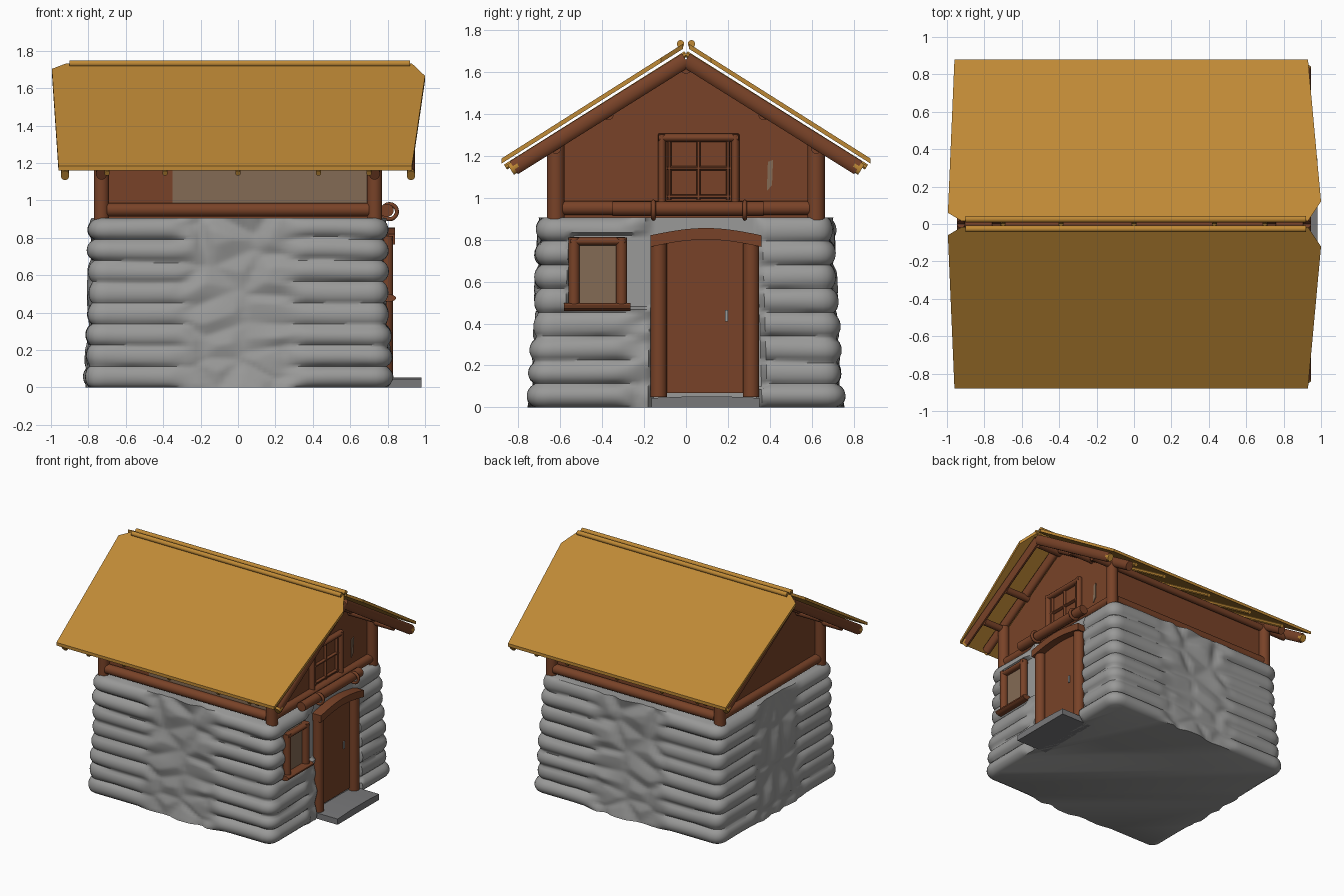
import bpy, bmesh, math, random
from mathutils import Vector, Matrix, noise

if "Cube" in bpy.data.objects:
    bpy.data.objects.remove(bpy.data.objects["Cube"])

random.seed(4)


def material(name, rgb):
    m = bpy.data.materials.new(name)
    m.diffuse_color = (*rgb, 1)
    m.use_nodes = True
    m.node_tree.nodes["Principled BSDF"].inputs["Base Color"].default_value = m.diffuse_color
    return m


STONE = material("grey stone", (0.32, 0.32, 0.315))
SLATE = material("dark slate", (0.19, 0.19, 0.195))
WOOD = material("brown wood", (0.19, 0.055, 0.021))
STRAW = material("ochre roof", (0.52, 0.25, 0.036))
PANE = material("taupe pane", (0.23, 0.145, 0.09))


def finish(name, bm, mat, smooth=True, angle=40):
    bmesh.ops.recalc_face_normals(bm, faces=bm.faces)
    me = bpy.data.meshes.new(name)
    bm.to_mesh(me)
    bm.free()
    me.materials.append(mat)
    if smooth:
        me.shade_smooth()
        me.set_sharp_from_angle(angle=math.radians(angle))
    ob = bpy.data.objects.new(name, me)
    bpy.context.collection.objects.link(ob)
    return ob


def beam(name, p, q, w, h, mat, sides=12):
    """Round timber from p to q; w is its size along x (or y), h across."""
    p, q = Vector(p), Vector(q)
    d = (q - p).normalized()
    side = Vector((0, 1, 0)) if abs(d.x) > 0.9 else Vector((1, 0, 0))
    up = d.cross(side)
    bm = bmesh.new()
    rings = []
    for c in (p, q):
        rings.append([bm.verts.new(c + side * w / 2 * math.cos(a) + up * h / 2 * math.sin(a))
                      for a in (2 * math.pi * (i + 0.5) / sides for i in range(sides))])
    for i in range(sides):
        j = (i + 1) % sides
        bm.faces.new((rings[0][i], rings[0][j], rings[1][j], rings[1][i]))
    bm.faces.new(rings[0])
    bm.faces.new(rings[1])
    return finish(name, bm, mat)


def prism(name, pts, x0, x1, mat):
    """Outline in y,z pushed along x."""
    bm = bmesh.new()
    f = bm.faces.new([bm.verts.new((x0, y, z)) for y, z in pts])
    r = bmesh.ops.extrude_face_region(bm, geom=[f])
    bmesh.ops.translate(bm, vec=(x1 - x0, 0, 0),
                        verts=[v for v in r["geom"] if isinstance(v, bmesh.types.BMVert)])
    return finish(name, bm, mat, angle=25)


def box(name, x, y, z, mat):
    return prism(name, [(y[0], z[0]), (y[1], z[0]), (y[1], z[1]), (y[0], z[1])], x[0], x[1], mat)


# Stone walls: courses of long stones at the corners, cobbles in the middle
def stone_walls():
    H, courses, rows, n = 0.905, 8, 64, 56
    amp = {(sx, sy, c): random.uniform(0.65, 1.15)
           for sx in (0, 1) for sy in (0, 1) for c in range(courses)}
    bm = bmesh.new()
    loops = []
    for r in range(rows + 1):
        z = H * r / rows
        hx, hy, rad = 0.795 - 0.03 * z / H, 0.725 - 0.05 * z / H, 0.06
        steps = [-1 + 2 * i / n for i in range(n)]
        per = [(t, -1) for t in steps] + [(1, t) for t in steps] + \
              [(-t, 1) for t in steps] + [(-1, -t) for t in steps]
        ring = []
        for u, v in per:
            p = Vector((u * hx, v * hy, 0))
            core = Vector((max(-hx + rad, min(hx - rad, p.x)), max(-hy + rad, min(hy - rad, p.y)), 0))
            nrm = (p - core).normalized()
            wob = 0.12 * noise.noise(Vector((p.x * 2, abs(p.y) * 2, z * 3)))
            cz = max(0, min(courses - 0.001, z / H * courses + wob))
            k = int(cz)
            log = 0.042 * amp[(u > 0, v > 0, k)] * math.sqrt(max(0, math.sin(math.pi * (cz - k)))) - 0.008
            d = noise.voronoi(Vector((p.x * 4, abs(p.y) * 4, z * 4.5)))[0]
            mid = 0.03 * min(1, (d[1] - d[0]) * 2.2)
            along = min(abs(u), abs(v))
            w = max(0, min(1, (along - 0.3) / 0.15))
            off = log * w + mid * (1 - w)
            # level ground behind the door and the window
            if nrm.x > 0.9 and (-0.17 < p.y < 0.36 or (-0.55 < p.y < 0 and 0.47 < z < 0.83)):
                p = core + nrm * rad
                ring.append(bm.verts.new((0.765, p.y, z)))
                continue
            p = core + nrm * (rad + off)
            ring.append(bm.verts.new((p.x, p.y, z)))
        loops.append(ring)
    m = len(loops[0])
    for a, b in zip(loops, loops[1:]):
        for i in range(m):
            j = (i + 1) % m
            bm.faces.new((a[i], a[j], b[j], b[i]))
    bm.faces.new(loops[0])
    bm.faces.new(loops[-1])
    finish("stone_walls", bm, STONE, angle=50)


stone_walls()

# Upper timber room with its gables
prism("gable_room", [(-0.6, 0.9), (0.6, 0.9), (0.6, 1.24), (0, 1.62), (-0.6, 1.24)], -0.71, 0.71, WOOD)
box("front_plaster", (-0.35, 0.69), (-0.606, -0.598), (0.98, 1.23), PANE)
prism("gable_patch", [(0.385, 1.03), (0.41, 1.06), (0.415, 1.18), (0.39, 1.17)], 0.705, 0.716, PANE)

# Posts, sills and wall plates
for sx in (-1, 1):
    beam("gable_sill", (sx * 0.725, -0.6, 0.95), (sx * 0.725, 0.6, 0.95), 0.07, 0.07, WOOD)
    for sy in (-1, 1):
        beam("corner_post", (sx * 0.73, sy * 0.62, 0.89), (sx * 0.73, sy * 0.62, 1.25), 0.085, 0.085, WOOD)
for sy in (-1, 1):
    beam("side_sill", (-0.7, sy * 0.62, 0.95), (0.7, sy * 0.62, 0.95), 0.075, 0.075, WOOD)
    for y, z in ((0.37, 1.395), (0.62, 1.235)):
        beam("purlin", (-0.92, sy * y, z), (0.92, sy * y, z), 0.05, 0.055, WOOD)
beam("ridge_beam", (-0.92, 0, 1.62), (0.92, 0, 1.62), 0.06, 0.06, WOOD)

# Rafters at the gables and thin sticks showing at the eaves
for sy in (-1, 1):
    for x in (-0.925, -0.73, 0.73, 0.925):
        w = 0.045 if abs(x) > 0.9 else 0.06
        beam("gable_rafter", (x, 0, 1.655), (x, sy * 0.82, 1.142), w, 0.075, WOOD)
    for x in (-0.925, 0.925):
        beam("rafter_tip", (x, sy * 0.80, 1.155), (x, sy * 0.835, 1.133), 0.046, 0.06, STRAW)
    for x in (-0.7, -0.39, 0, 0.43, 0.7):
        beam("eave_stick", (x, 0, 1.685), (x, sy * 0.86, 1.145), 0.03, 0.03, STRAW, 8)


# Roof slopes and ridge poles
def roof_slope(sy):
    outline = [(-0.92, 0.015), (-0.995, 0.06), (-0.96, 0.88), (0.93, 0.88), (1.0, 0.12), (0.93, 0.015)]
    bm = bmesh.new()
    f = bm.faces.new([bm.verts.new((x, sy * y, 1.732 - 0.632 * (y - 0.015))) for x, y in outline])
    r = bmesh.ops.extrude_face_region(bm, geom=[f])
    bmesh.ops.translate(bm, vec=(0, 0, -0.024),
                        verts=[v for v in r["geom"] if isinstance(v, bmesh.types.BMVert)])
    finish("roof_slope", bm, STRAW, smooth=False)


for sy in (-1, 1):
    roof_slope(sy)
    beam("ridge_pole", (-0.9, sy * 0.026, 1.732), (0.92, sy * 0.026, 1.732), 0.036, 0.036, STRAW)

# Door with frame, arched lintel, handle and step
box("door", (0.74, 0.78), (-0.11, 0.29), (0.07, 0.8), WOOD)
for y in (-0.13, 0.31):
    beam("door_post", (0.79, y, 0.05), (0.79, y, 0.8), 0.08, 0.08, WOOD)
arc = [(-0.17 + 0.53 * i / 10, 0.035 * math.sin(math.pi * i / 10)) for i in range(11)]
prism("door_lintel", [(y, 0.765 + b) for y, b in arc] + [(y, 0.82 + b) for y, b in reversed(arc)],
      0.75, 0.84, WOOD)
box("door_handle", (0.775, 0.788), (0.185, 0.2), (0.41, 0.465), STONE)
prism("door_step", [(-0.165, 0.0), (0.35, 0.0), (0.35, 0.045), (0.2, 0.052), (0, 0.052), (-0.165, 0.045)],
      0.71, 0.98, SLATE)

# Lower window
box("window_pane", (0.75, 0.785), (-0.53, -0.31), (0.49, 0.8), PANE)
for y in (-0.533, -0.307):
    beam("window_side", (0.8, y, 0.49), (0.8, y, 0.81), 0.06, 0.055, WOOD)
beam("window_top", (0.8, -0.55, 0.792), (0.8, -0.29, 0.792), 0.055, 0.04, WOOD)
beam("window_sill", (0.805, -0.58, 0.478), (0.805, -0.265, 0.478), 0.08, 0.04, WOOD)

# Gable window with cross bars
for y in (-0.115, 0.235):
    beam("loft_window_side", (0.72, y, 0.97), (0.72, y, 1.3), 0.055, 0.04, WOOD)
beam("loft_window_top", (0.72, -0.13, 1.285), (0.72, 0.25, 1.285), 0.055, 0.04, WOOD)
for y in (-0.08, 0.06, 0.2):
    beam("loft_bar_upright", (0.715, y, 0.99), (0.715, y, 1.27), 0.03, 0.022, WOOD, 8)
for z in (1.005, 1.14):
    beam("loft_bar_cross", (0.715, -0.09, z), (0.715, 0.21, z), 0.03, 0.022, WOOD, 8)

# Ledge beam over the door with two rings
beam("ledge_beam", (0.795, -0.35, 0.947), (0.795, 0.37, 0.947), 0.075, 0.072, WOOD)
for y in (-0.155, 0.28):
    bpy.ops.mesh.primitive_torus_add(location=(0.81, y, 0.94), rotation=(math.pi / 2, 0, 0),
                                     major_radius=0.04, minor_radius=0.011,
                                     major_segments=20, minor_segments=8)
    ring = bpy.context.object
    ring.name = "ledge_ring"
    ring.data.materials.append(WOOD)
    ring.data.shade_smooth()
